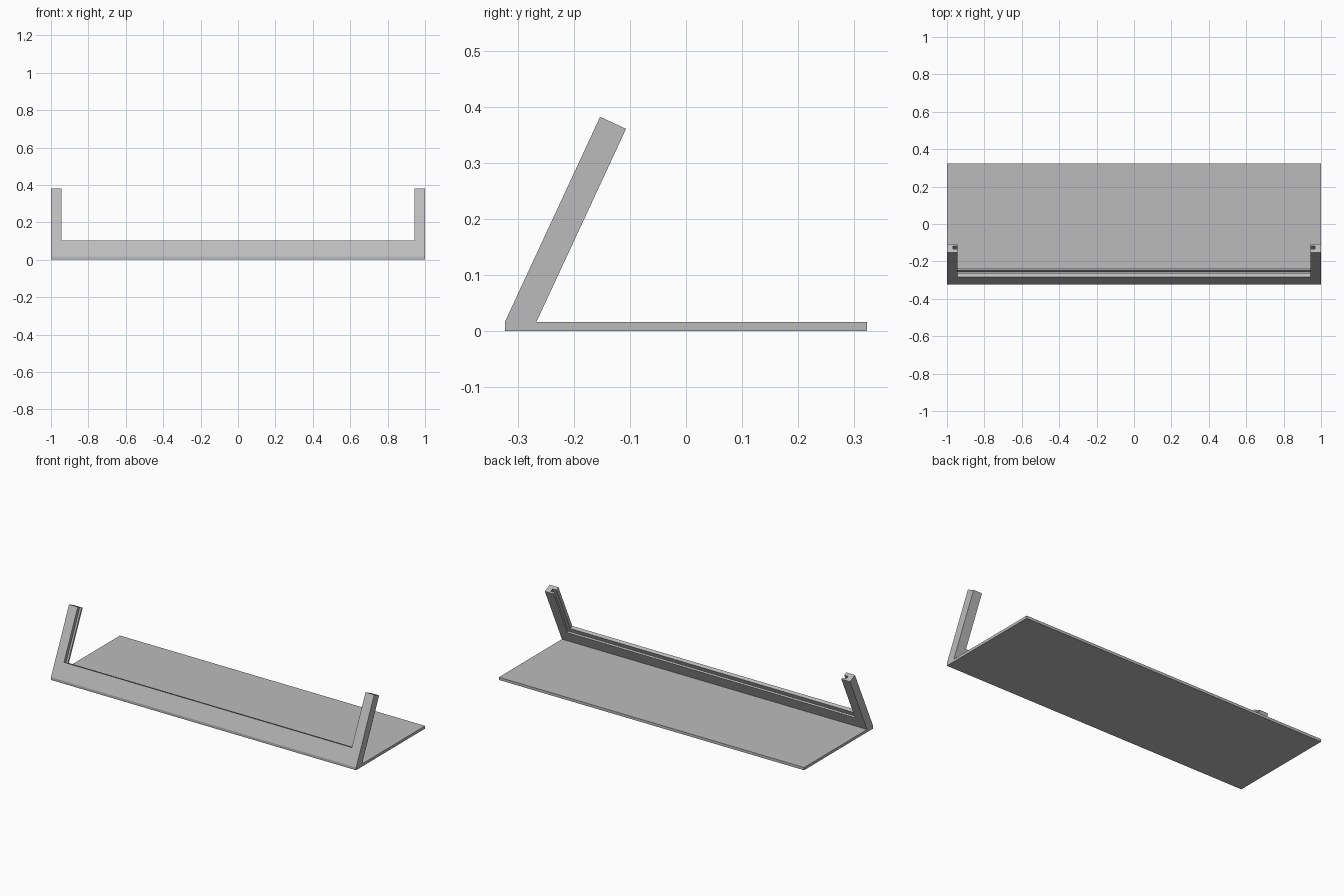
import bpy
import bmesh
from mathutils import Matrix, Vector

cube = bpy.data.objects.get("Cube")
if cube:
    bpy.data.objects.remove(cube, do_unlink=True)

# Overall sizes
HALF_X, HALF_Y, BASE_H = 1.0, 0.323, 0.016
POST_W, FRAME_T = 0.057, 0.051
FRAME_LEN, RAIL_H = 0.4036, 0.097
GROOVE_DEPTH = 0.026

grey = bpy.data.materials.new("plain grey")
grey.use_nodes = True
grey.diffuse_color = (0.5, 0.5, 0.5, 1)
grey.node_tree.nodes["Principled BSDF"].inputs["Base Color"].default_value = (0.5, 0.5, 0.5, 1)


def add_object(name, bm):
    bmesh.ops.recalc_face_normals(bm, faces=bm.faces)
    mesh = bpy.data.meshes.new(name)
    bm.to_mesh(mesh)
    bm.free()
    mesh.materials.append(grey)
    obj = bpy.data.objects.new(name, mesh)
    bpy.context.collection.objects.link(obj)
    return obj


def box(name, low, high):
    low, high = Vector(low), Vector(high)
    bm = bmesh.new()
    bmesh.ops.create_cube(bm, size=1)
    for v in bm.verts:
        v.co = (low + high) / 2 + v.co * (high - low)
    return add_object(name, bm)


# Flat base plate
box("base_plate", (-HALF_X, -HALF_Y, 0), (HALF_X, HALF_Y, BASE_H))

# Leaning frame axes: x across, t through the thickness, s up the slope
up = Vector((0, 0.421, 0.907)).normalized()
back = Vector((0, up.z, -up.y))
lean = Matrix((Vector((1, 0, 0)), back, up)).transposed().to_4x4()
lean.translation = (0, -HALF_Y, BASE_H)

# U-shaped frame: outline pulled through the thickness
inner = HALF_X - POST_W
half = [(HALF_X, 0), (HALF_X, FRAME_LEN), (inner, FRAME_LEN), (inner, RAIL_H)]
outline = half + [(-x, s) for x, s in reversed(half)]
bm = bmesh.new()
face = bm.faces.new([bm.verts.new((x, 0, s)) for x, s in outline])
pulled = bmesh.ops.extrude_face_region(bm, geom=[face])
for v in pulled["geom"]:
    if isinstance(v, bmesh.types.BMVert):
        v.co.y = FRAME_T
        # The foot is mitred to rest level on the plate
        if v.co.z == 0:
            v.co.z = FRAME_T * up.y / up.z
frame = add_object("leaning_frame", bm)
frame.matrix_world = lean

# Panel slot running down both posts and along the rail
slot_x = inner + GROOVE_DEPTH
cutter = box("slot_cutter", (-slot_x, 0.4 * FRAME_T, RAIL_H - GROOVE_DEPTH),
             (slot_x, 0.78 * FRAME_T, FRAME_LEN + 0.1))
cutter.matrix_world = lean
cutter.hide_render = True
cutter.hide_set(True)

cut = frame.modifiers.new("panel_slot", "BOOLEAN")
cut.operation = "DIFFERENCE"
cut.solver = "EXACT"
cut.object = cutter
